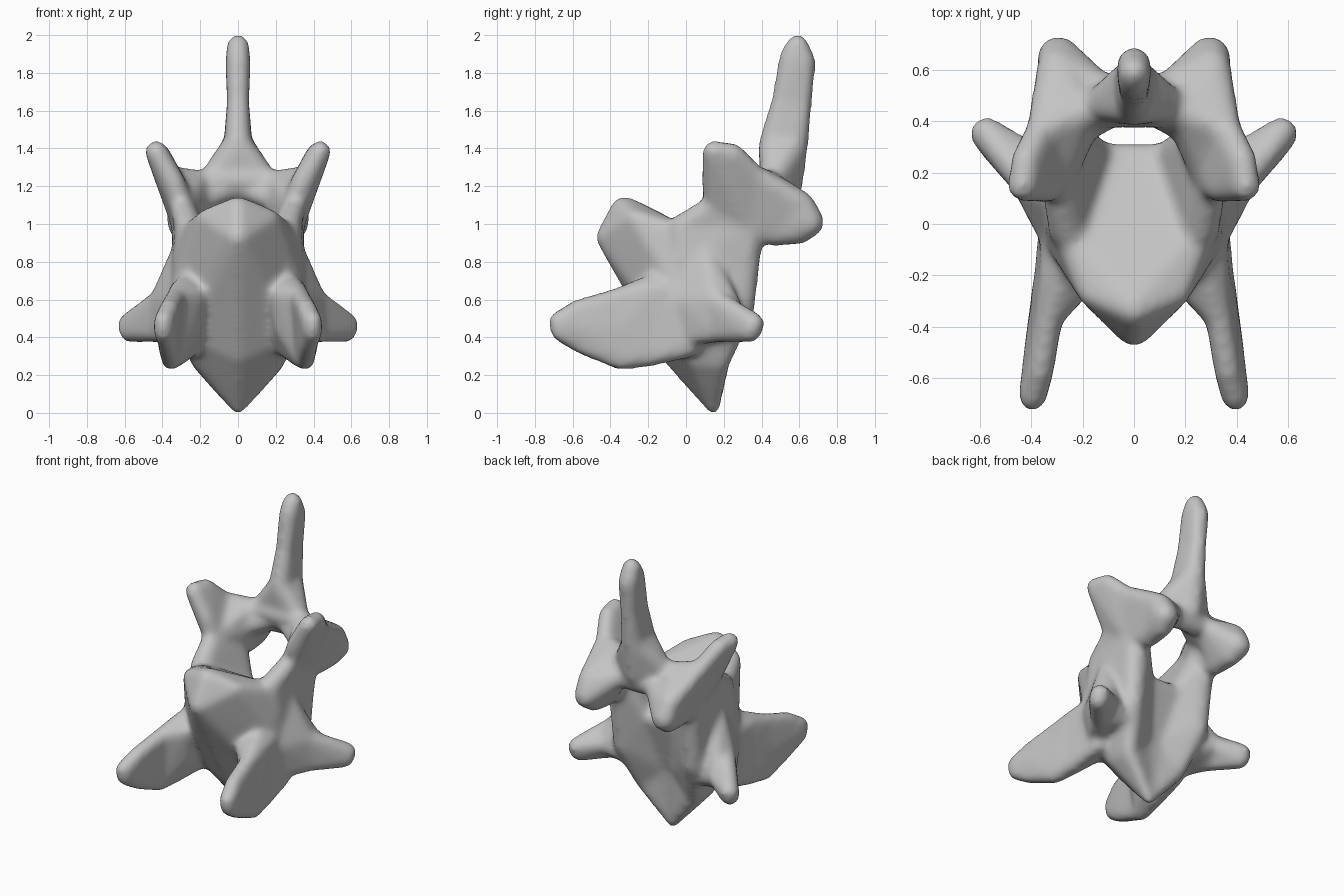
import bpy
import bmesh
from mathutils import Matrix

default_cube = bpy.data.objects.get("Cube")
if default_cube:
    bpy.data.objects.remove(default_cube, do_unlink=True)

bone = bmesh.new()
scratch = bpy.data.meshes.new("scratch")


def mirrored(balls):
    return [(-x, y, z, r) for x, y, z, r in balls]


def wrap(balls):
    """Add the tight skin around a few balls, each given as x, y, z, radius."""
    part = bmesh.new()
    for x, y, z, radius in balls:
        bmesh.ops.create_icosphere(part, subdivisions=2, radius=radius,
                                   matrix=Matrix.Translation((x, y, z)))
    hull = bmesh.ops.convex_hull(part, input=part.verts[:])
    inside = {g for g in hull["geom_interior"] + hull["geom_unused"]
              if isinstance(g, bmesh.types.BMVert)}
    bmesh.ops.delete(part, geom=list(inside), context="VERTS")
    bmesh.ops.recalc_face_normals(part, faces=part.faces[:])
    part.to_mesh(scratch)
    bone.from_mesh(scratch)
    part.free()


def wrap_middle(balls):
    """One mass that straddles the centre line."""
    wrap(balls + mirrored(balls))


def wrap_pair(balls):
    """The same part on the left and on the right."""
    wrap(balls)
    wrap(mirrored(balls))


def wrap_chain(stations, add):
    """A limb that passes through successive groups of balls."""
    for near, far in zip(stations, stations[1:]):
        add(near + far)


# Shared joints where several parts meet
keel_tip = (0, .145, .025, .035)
keel_side = (.2, .05, .28, .05)
rim_low = (.19, .18, .27, .055)
rim_mid = (.26, .29, .55, .075)
rim_high = (.26, .31, .8, .085)
pillar_front = (.26, -.02, .98, .075)
pillar_back = (.265, .33, 1.0, .09)
wing_back = (.36, .37, 1.25, .06)
lamina_side = (.2, .43, 1.23, .06)
lamina_low = (.24, .5, 1.04, .06)
lamina_front = (.2, .37, 1.12, .06)
flank_front = (.28, .02, .5, .06)
flank_high = (.29, -.02, .75, .06)
floor_back = (.12, .26, .76, .055)
hollow_mid = (.05, .15, .4, .06)

# Body: rounded prow at the front, tapering down to the keel
wrap_middle([
    (0, -.41, .93, .07), (0, -.33, 1.08, .07), (.17, -.27, 1.03, .05),
    (.25, -.05, .95, .06), (.29, -.06, .7, .06), (0, -.29, .68, .05),
    floor_back, (.24, -.05, .42, .06), hollow_mid,
])
wrap_middle([
    (0, -.29, .68, .05), (.24, -.05, .42, .06), (0, -.08, .3, .05),
    keel_side, hollow_mid, keel_tip,
])

# Rims either side of the hollow back, shelving in towards its middle
wrap_pair([keel_tip, keel_side, rim_low, hollow_mid])
wrap_pair([keel_side, rim_low, rim_mid, flank_front, hollow_mid])
wrap_pair([rim_mid, rim_high, flank_front, flank_high, floor_back, hollow_mid])

# Pillars beside the canal
wrap_pair([rim_high, flank_high, pillar_front, pillar_back, floor_back])

# Upper wings, leaning outward
wing_root = (.3, .16, 1.1, .065)
wrap_pair([pillar_front, pillar_back, wing_root])
wrap_pair([
    (.435, .145, 1.385, .06), (.42, .25, 1.37, .06), (.34, .14, 1.22, .06),
    wing_root, wing_back, pillar_back,
])

# Rear wings
rear_top = (.305, .61, 1.1, .075)
rear_low = (.27, .47, .945, .065)
rear_inner = (.13, .53, 1.14, .06)
wrap_pair([wing_back, pillar_back, lamina_side, lamina_low, rear_low, rear_top])
wrap_pair([
    lamina_low, rear_low, rear_top, rear_inner,
    (.295, .65, 1.01, .085), (.28, .6, .96, .07),
])

# Arch roof over the canal, with rounded inner corners
wrap_middle([lamina_side, rear_inner, (0, .45, 1.2, .07), (.05, .52, 1.12, .06)])
wrap_pair([lamina_side, lamina_low, lamina_front, rear_inner, (.05, .45, 1.18, .06)])
wrap_pair([lamina_front, lamina_side, wing_back, pillar_back, wing_root])

# Tall spine
wrap_chain([
    [(0, .46, 1.22, .06), (0, .54, 1.2, .08), (.15, .46, 1.235, .06)],
    [(0, .455, 1.42, .075), (0, .57, 1.42, .08)],
    [(0, .51, 1.65, .06), (0, .61, 1.65, .06)],
    [(0, .555, 1.88, .065), (0, .62, 1.86, .07), (0, .59, 1.945, .062)],
], wrap_middle)

# Forward side blades
blade_top = (.33, -.36, .61, .055)
blade_low = (.355, -.35, .28, .055)
wrap_chain([
    [(.29, .0, .66, .06), (.31, .02, .35, .06)],
    [(.31, -.2, .64, .06), (.33, -.2, .3, .06)],
    [blade_top, (.35, -.37, .45, .06), blade_low],
    [(.365, -.57, .55, .055), (.385, -.58, .45, .055), (.375, -.56, .36, .05)],
    [(.395, -.675, .485, .055), (.395, -.665, .43, .055)],
], wrap_pair)

# Webs filling the corner between blade and body
wrap_pair([
    blade_top, blade_low, (.23, -.25, .62, .06), (.25, -.24, .45, .06),
    (.24, -.08, .72, .06), (.24, -.05, .36, .06),
])

# Backward side horns, with a web up to the pillar
wrap_chain([
    [(.31, -.02, .4, .05), (.3, .25, .45, .05), (.31, .1, .85, .05), (.32, -.05, .6, .05)],
    [(.41, .15, .6, .06), (.42, .17, .43, .06), (.42, .27, .5, .06)],
    [(.575, .355, .47, .065), (.57, .34, .435, .065)],
], wrap_pair)

# Fuse everything into one smooth bone
mesh = bpy.data.meshes.new("neck_bone")
bone.to_mesh(mesh)
bone.free()
bpy.data.meshes.remove(scratch)
neck_bone = bpy.data.objects.new("neck_bone", mesh)
bpy.context.collection.objects.link(neck_bone)

fuse = neck_bone.modifiers.new("fuse", "REMESH")
fuse.mode = "VOXEL"
fuse.voxel_size = .018
fuse.use_smooth_shade = True
soften = neck_bone.modifiers.new("soften", "SMOOTH")
soften.factor = .5
soften.iterations = 16

bone_grey = bpy.data.materials.new("bone_grey")
bone_grey.use_nodes = True
colour = (.55, .55, .55, 1)
bone_grey.diffuse_color = colour
bone_grey.node_tree.nodes["Principled BSDF"].inputs["Base Color"].default_value = colour
mesh.materials.append(bone_grey)
